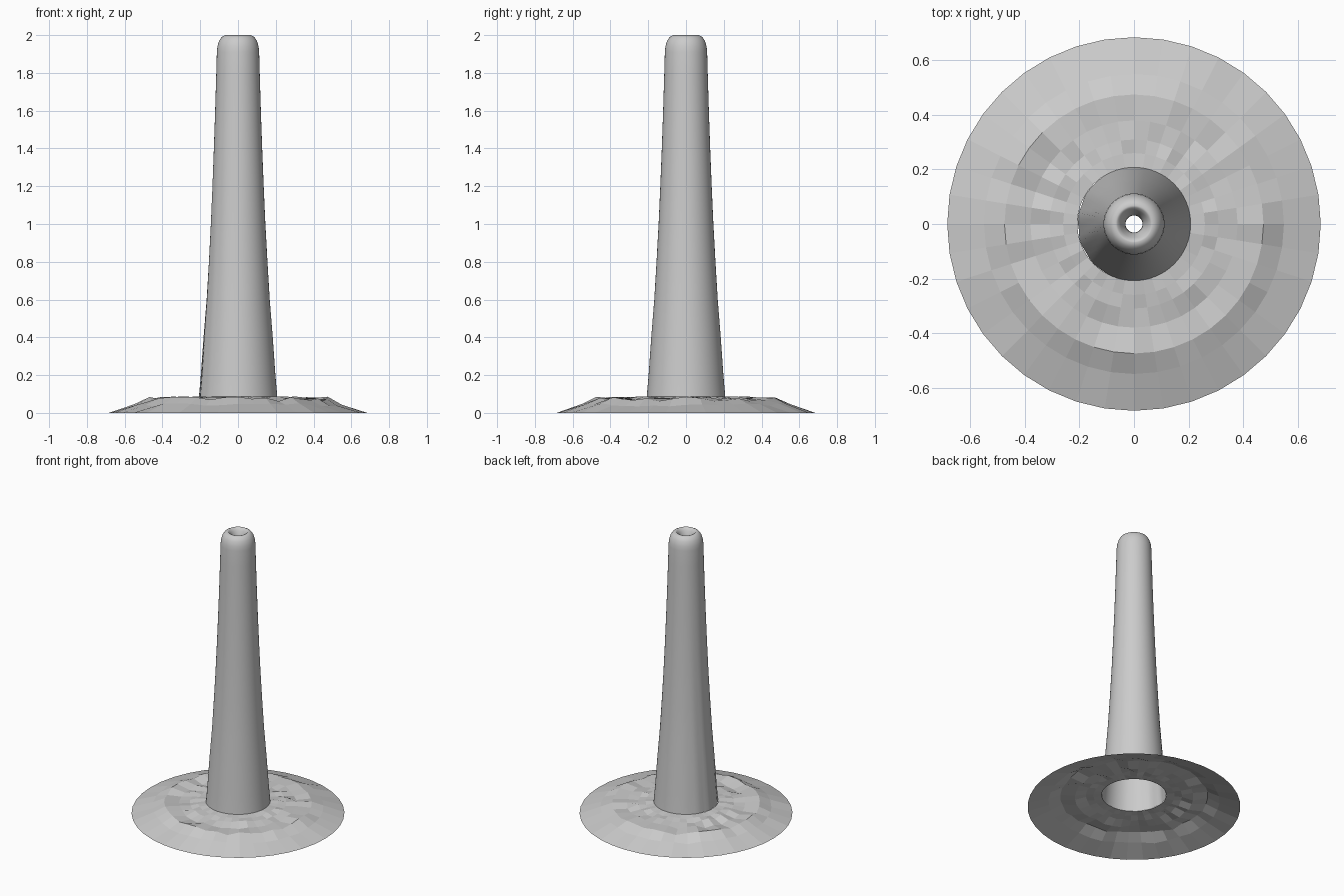
import bpy, math, random

if "Cube" in bpy.data.objects:
    bpy.data.objects.remove(bpy.data.objects["Cube"])

random.seed(4)


def lathe(name, rings, n, point):
    """Open surface of revolution; point(i, j, angle) gives each vertex."""
    verts = [point(i, j, 2 * math.pi * j / n) for i in range(rings) for j in range(n)]
    faces = []
    for i in range(rings - 1):
        for j in range(n):
            k = (j + 1) % n
            faces.append((i * n + j, i * n + k, (i + 1) * n + k, (i + 1) * n + j))
    mesh = bpy.data.meshes.new(name)
    mesh.from_pydata(verts, [], faces)
    ob = bpy.data.objects.new(name, mesh)
    bpy.context.collection.objects.link(ob)
    return ob


# Hollow tapering column with rounded lip and narrow bore
column = [(.208, .085), (.198, .2), (.184, .4), (.168, .6), (.156, .8), (.145, 1.0),
          (.136, 1.2), (.128, 1.4), (.121, 1.6), (.115, 1.8), (.112, 1.91), (.109, 1.94),
          (.100, 1.97), (.086, 1.99), (.068, 2.0), (.060, 1.997), (.050, 1.98),
          (.039, 1.96), (.032, 1.93), (.031, 1.88)]


def column_point(i, j, a):
    r, z = column[i]
    # faint vertical flutes low on the left side
    fade = max(0, 1 - z / 1.5) * max(0, -math.cos(a)) ** 2
    r -= 0.005 * fade * (1 + math.sin(a * 14 + z * 2)) / 2
    return (r * math.cos(a), r * math.sin(a), z)


tower = lathe("column", len(column), 64, column_point)
for p in tower.data.polygons:
    p.use_smooth = True

# Rough rocky skirt: radius, height, downward roughness
skirt = [(.685, 0, 0), (.55, .052, .018), (.475, .086, .024), (.38, .084, .026),
         (.31, .088, .018), (.26, .088, .012), (.208, .086, 0)]


def skirt_point(i, j, a):
    r, z, rough = skirt[i]
    z -= rough * random.random()
    return (r * math.cos(a), r * math.sin(a), z)


lathe("rocky_base", len(skirt), 40, skirt_point)
